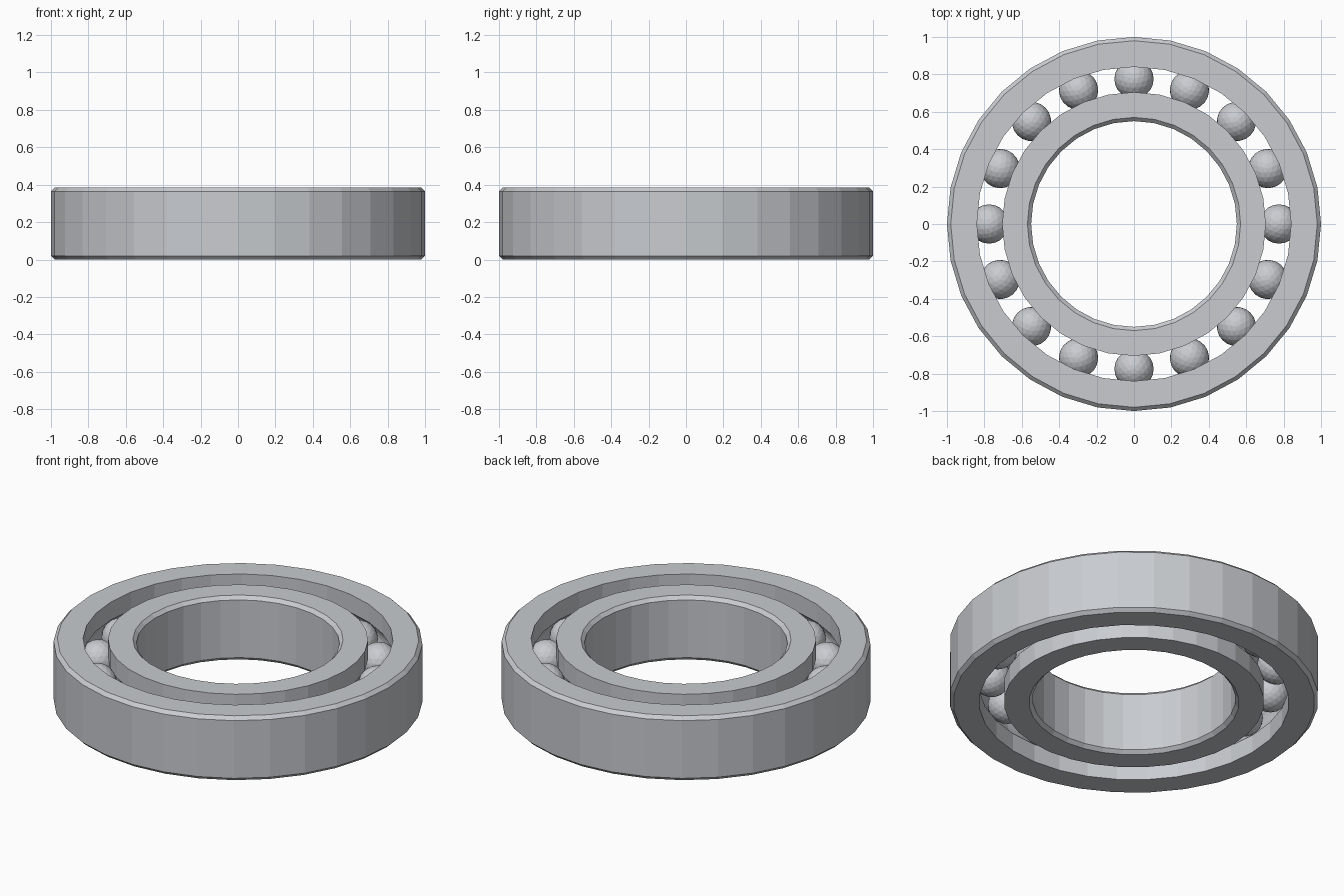
import bpy, bmesh, math
from mathutils import Matrix

cube = bpy.data.objects.get("Cube")
if cube:
    bpy.data.objects.remove(cube, do_unlink=True)

SEGMENTS = 32      # sides of both rings
HEIGHT = 0.385
MID = HEIGHT / 2
CHAMFER = 0.02
PITCH = 0.775      # radius of the circle of balls
BALL = 0.105
BALL_COUNT = 16

steel = bpy.data.materials.new("brushed steel")
steel.use_nodes = True
steel.diffuse_color = (0.58, 0.60, 0.63, 1)
steel.node_tree.nodes["Principled BSDF"].inputs["Base Color"].default_value = steel.diffuse_color


def add_object(name, bm):
    mesh = bpy.data.meshes.new(name)
    bm.to_mesh(mesh)
    bm.free()
    mesh.materials.append(steel)
    obj = bpy.data.objects.new(name, mesh)
    bpy.context.collection.objects.link(obj)


def ring(name, plain, grooved):
    """Spin a profile: chamfered plain wall, grooved wall with a round race."""
    side = 1 if plain > grooved else -1
    edge = plain - side * CHAMFER
    profile = [(grooved, 0), (edge, 0), (plain, CHAMFER),
               (plain, HEIGHT - CHAMFER), (edge, HEIGHT), (grooved, HEIGHT)]
    # ball race, from top to bottom
    race = BALL + 0.002
    half = math.acos(abs(grooved - PITCH) / race)
    steps = 8
    for i in range(steps + 1):
        a = half * (1 - 2 * i / steps)
        profile.append((PITCH + side * race * math.cos(a), MID + race * math.sin(a)))

    bm = bmesh.new()
    loops = []
    for s in range(SEGMENTS):
        t = math.tau * s / SEGMENTS
        loops.append([bm.verts.new((r * math.cos(t), r * math.sin(t), z)) for r, z in profile])
    n = len(profile)
    for s, here in enumerate(loops):
        there = loops[(s + 1) % SEGMENTS]
        for i in range(n):
            j = (i + 1) % n
            bm.faces.new((here[i], there[i], there[j], here[j]))
    bmesh.ops.recalc_face_normals(bm, faces=bm.faces)
    add_object(name, bm)


# Rings
ring("outer_ring", 1.0, 0.84)
ring("inner_ring", 0.55, 0.705)

# Balls
for k in range(BALL_COUNT):
    turn = Matrix.Rotation(math.tau * k / BALL_COUNT, 4, 'Z')
    bm = bmesh.new()
    bmesh.ops.create_icosphere(bm, subdivisions=3, radius=BALL,
                               matrix=turn @ Matrix.Translation((PITCH, 0, MID)))
    add_object(f"ball_{k + 1}", bm)
